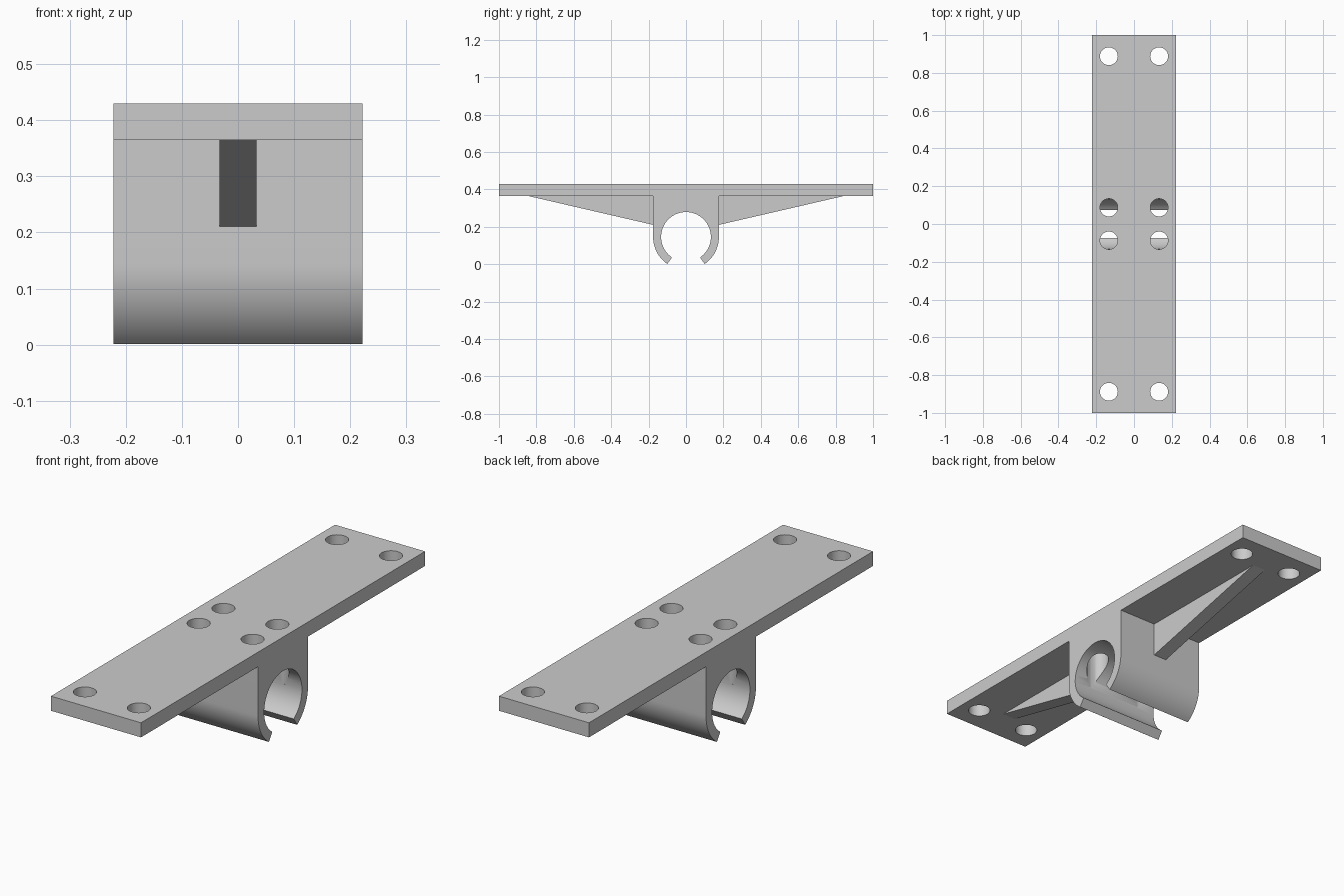
import bpy, bmesh, math

if "Cube" in bpy.data.objects:
    bpy.data.objects.remove(bpy.data.objects["Cube"])

HALF_W = 0.222               # half width along x
TOP, UNDER = 0.43, 0.365     # plate top and underside
CZ, R_IN, R_OUT = 0.146, 0.133, 0.176
GAP = math.radians(34.5)     # half angle of the clip opening

grey = bpy.data.materials.new("light grey plastic")
grey.diffuse_color = (0.6, 0.6, 0.6, 1)
grey.use_nodes = True
grey.node_tree.nodes["Principled BSDF"].inputs["Base Color"].default_value = grey.diffuse_color


def extrude_profile(name, points, half):
    """Extrude a closed (y, z) outline along x, centred on x = 0."""
    bm = bmesh.new()
    face = bm.faces.new([bm.verts.new((-half, y, z)) for y, z in points])
    ext = bmesh.ops.extrude_face_region(bm, geom=[face])
    moved = [v for v in ext["geom"] if isinstance(v, bmesh.types.BMVert)]
    bmesh.ops.translate(bm, verts=moved, vec=(2 * half, 0, 0))
    bmesh.ops.recalc_face_normals(bm, faces=bm.faces)
    mesh = bpy.data.meshes.new(name)
    bm.to_mesh(mesh)
    bm.free()
    obj = bpy.data.objects.new(name, mesh)
    bpy.context.collection.objects.link(obj)
    mesh.materials.append(grey)
    return obj


def arc(radius, start, end, steps):
    """Arc about the clip centre, angle measured from straight down towards +y."""
    angles = [start + (end - start) * i / steps for i in range(steps + 1)]
    return [(radius * math.sin(a), CZ - radius * math.cos(a)) for a in angles]


# Plate and open tube clip as one outline
outline = [(-1, TOP), (-1, UNDER), (-R_OUT, UNDER)]
outline += arc(R_OUT, -math.pi / 2, -GAP, 16)
outline += arc(R_IN, -GAP, GAP - 2 * math.pi, 72)
outline += arc(R_OUT, GAP, math.pi / 2, 16)
outline += [(R_OUT, UNDER), (1, UNDER), (1, TOP)]
body = extrude_profile("plate_with_clip", outline, HALF_W)

# Screw holes: end pairs pass through the plate, centre pairs open into the tube bore
bm = bmesh.new()
for x in (-0.133, 0.133):
    for y, low in ((-0.888, 0.3), (-0.087, CZ), (0.087, CZ), (0.888, 0.3)):
        made = bmesh.ops.create_cone(bm, cap_ends=True, segments=48, radius1=0.047,
                                     radius2=0.047, depth=0.5 - low)
        bmesh.ops.translate(bm, verts=made["verts"], vec=(x, y, (0.5 + low) / 2))
mesh = bpy.data.meshes.new("hole_cutter")
bm.to_mesh(mesh)
bm.free()
mesh.materials.append(grey)
cutter = bpy.data.objects.new("hole_cutter", mesh)
bpy.context.collection.objects.link(cutter)
cutter.hide_render = True
cutter.display_type = 'WIRE'

cut = body.modifiers.new("screw_holes", 'BOOLEAN')
cut.object = cutter
cut.operation = 'DIFFERENCE'
cut.solver = 'EXACT'
bpy.context.view_layer.objects.active = body
body.select_set(True)
bpy.ops.object.modifier_apply(modifier=cut.name)
bpy.data.objects.remove(cutter)
bpy.ops.object.shade_smooth_by_angle(angle=math.radians(30))

# Triangular stiffening ribs under each arm
for name, s in (("front_rib", -1), ("back_rib", 1)):
    extrude_profile(name, [(s * 0.17, UNDER + 0.005), (s * 0.17, 0.2105),
                           (s * R_OUT, 0.2105), (s * 0.845, UNDER),
                           (s * 0.845, UNDER + 0.005)], 0.033)
